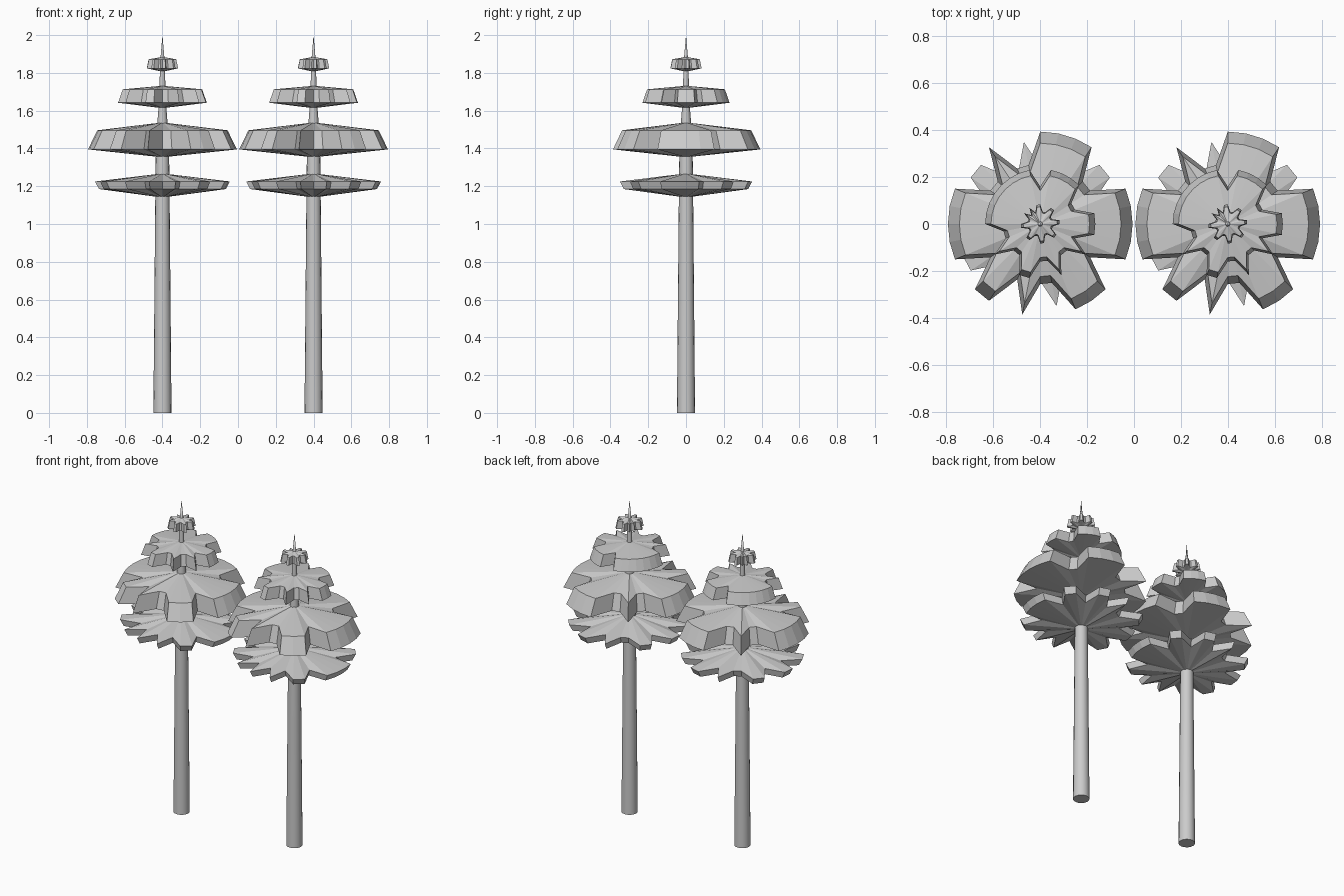
import bpy, bmesh
from math import cos, sin, pi

if "Cube" in bpy.data.objects:
    bpy.data.objects.remove(bpy.data.objects["Cube"])


def finish(name, bm, x):
    bmesh.ops.recalc_face_normals(bm, faces=bm.faces)
    mesh = bpy.data.meshes.new(name)
    bm.to_mesh(mesh)
    bm.free()
    ob = bpy.data.objects.new(name, mesh)
    ob.location.x = x
    bpy.context.collection.objects.link(ob)
    return ob


def ring(bm, radii, z):
    n = len(radii)
    return [bm.verts.new((r * cos(2 * pi * i / n), r * sin(2 * pi * i / n), z))
            for i, r in enumerate(radii)]


def bridge(bm, a, b):
    for i in range(len(a)):
        j = (i + 1) % len(a)
        bm.faces.new((a[i], a[j], b[j], b[i]))


def fan(bm, a, z):
    tip = bm.verts.new((0, 0, z))
    for i in range(len(a)):
        bm.faces.new((a[i], a[(i + 1) % len(a)], tip))


def foliage(name, x, pattern, inner, levels, r_low, r_up):
    # Lobed rim: 1 = full radius, 0 = notch
    bm = bmesh.new()
    shape = [1 if c == "1" else inner for c in pattern]
    low = ring(bm, [r_low * s for s in shape], levels[1])
    up = ring(bm, [r_up * s for s in shape], levels[2])
    bridge(bm, low, up)
    fan(bm, low, levels[0])
    fan(bm, up, levels[3])
    finish(name, bm, x)


def trunk(name, x):
    # Tapered trunk ending in a needle tip
    bm = bmesh.new()
    prev = None
    for r, z in [(0.048, 0), (0.037, 1.25), (0.034, 1.45), (0.018, 1.65), (0.012, 1.86)]:
        cur = ring(bm, [r] * 16, z)
        if prev:
            bridge(bm, prev, cur)
        else:
            bm.faces.new(cur)
        prev = cur
    fan(bm, prev, 2.0)
    ob = finish(name, bm, x)
    bpy.context.view_layer.objects.active = ob
    ob.select_set(True)
    bpy.ops.object.shade_smooth_by_angle()
    ob.select_set(False)


# Foliage tiers: name, lobe pattern, notch ratio, heights, lower and upper rim radius
tiers = [
    ("bottom_foliage", "11011011010011011011010101011011", 0.68,
     (1.14, 1.185, 1.225, 1.268), 0.336, 0.357),
    ("main_foliage", "11100111100100111110110100111011", 0.65,
     (1.353, 1.395, 1.496, 1.538), 0.394, 0.345),
    ("upper_foliage", "11001111011111111001001100100101", 0.68,
     (1.613, 1.642, 1.713, 1.732), 0.235, 0.21),
    ("crown_foliage", "11001100110101001100110011001100", 0.65,
     (1.806, 1.824, 1.872, 1.885), 0.083, 0.073),
]

for side, x in (("left", -0.4), ("right", 0.4)):
    trunk(side + "_trunk", x)
    for name, pattern, inner, levels, r_low, r_up in tiers:
        foliage(side + "_" + name, x, pattern, inner, levels, r_low, r_up)
